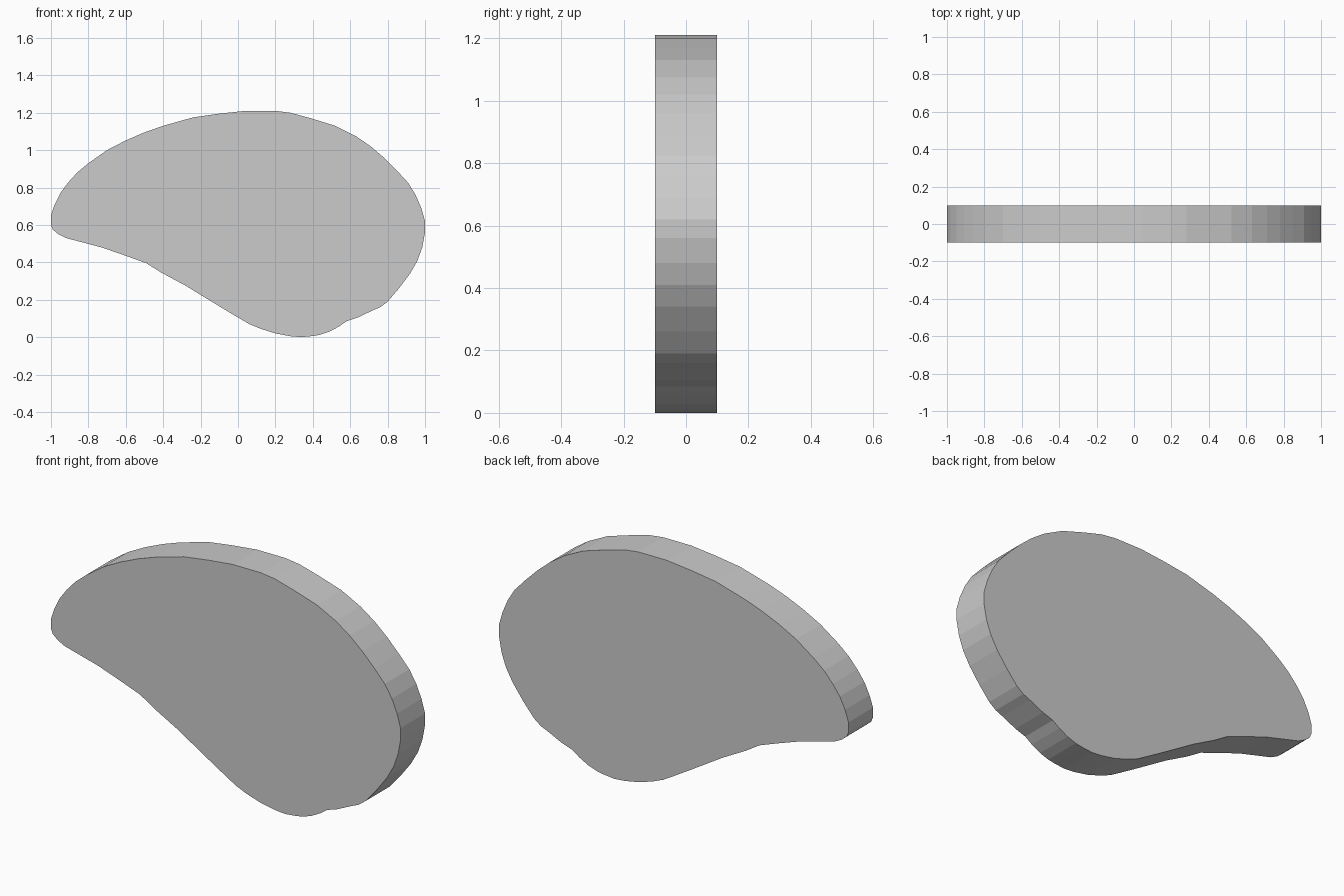
import bpy, bmesh

HALF_DEPTH = 0.1

# Outline in the x-z plane, clockwise from the left tip
outline = [
    (-1, .60), (-1, .65), (-.98, .71), (-.95, .77), (-.91, .825), (-.86, .88),
    (-.80, .93), (-.70, 1.0), (-.60, 1.052), (-.50, 1.095), (-.40, 1.13),
    (-.24, 1.175), (-.10, 1.195), (.04, 1.21), (.20, 1.21), (.28, 1.20),
    (.39, 1.17), (.52, 1.13), (.63, 1.075), (.71, 1.02), (.78, .96),
    (.85, .89), (.91, .825), (.95, .76), (.98, .69), (1, .62), (1, .56),
    (.985, .48), (.96, .41), (.92, .34), (.86, .26), (.80, .19), (.76, .16),
    (.72, .143), (.64, .105), (.58, .085), (.54, .057), (.49, .03),
    (.44, .013), (.40, .006), (.34, 0), (.28, .005), (.20, .02), (.12, .045),
    (.06, .07), (0, .105), (-.10, .165), (-.28, .275), (-.41, .345),
    (-.49, .395), (-.60, .435), (-.73, .48), (-.92, .53), (-.96, .55),
    (-.99, .575),
]

# Flat slab: fill the outline and extrude it through the thickness
bm = bmesh.new()
face = bm.faces.new([bm.verts.new((x, -HALF_DEPTH, z)) for x, z in outline])
res = bmesh.ops.extrude_face_region(bm, geom=[face], use_keep_orig=True)
verts = [g for g in res["geom"] if isinstance(g, bmesh.types.BMVert)]
bmesh.ops.translate(bm, verts=verts, vec=(0, 2 * HALF_DEPTH, 0))
bmesh.ops.recalc_face_normals(bm, faces=bm.faces)

mesh = bpy.data.meshes.new("curved_slab")
bm.to_mesh(mesh)
bm.free()
slab = bpy.data.objects.new("curved_slab", mesh)
bpy.context.collection.objects.link(slab)
